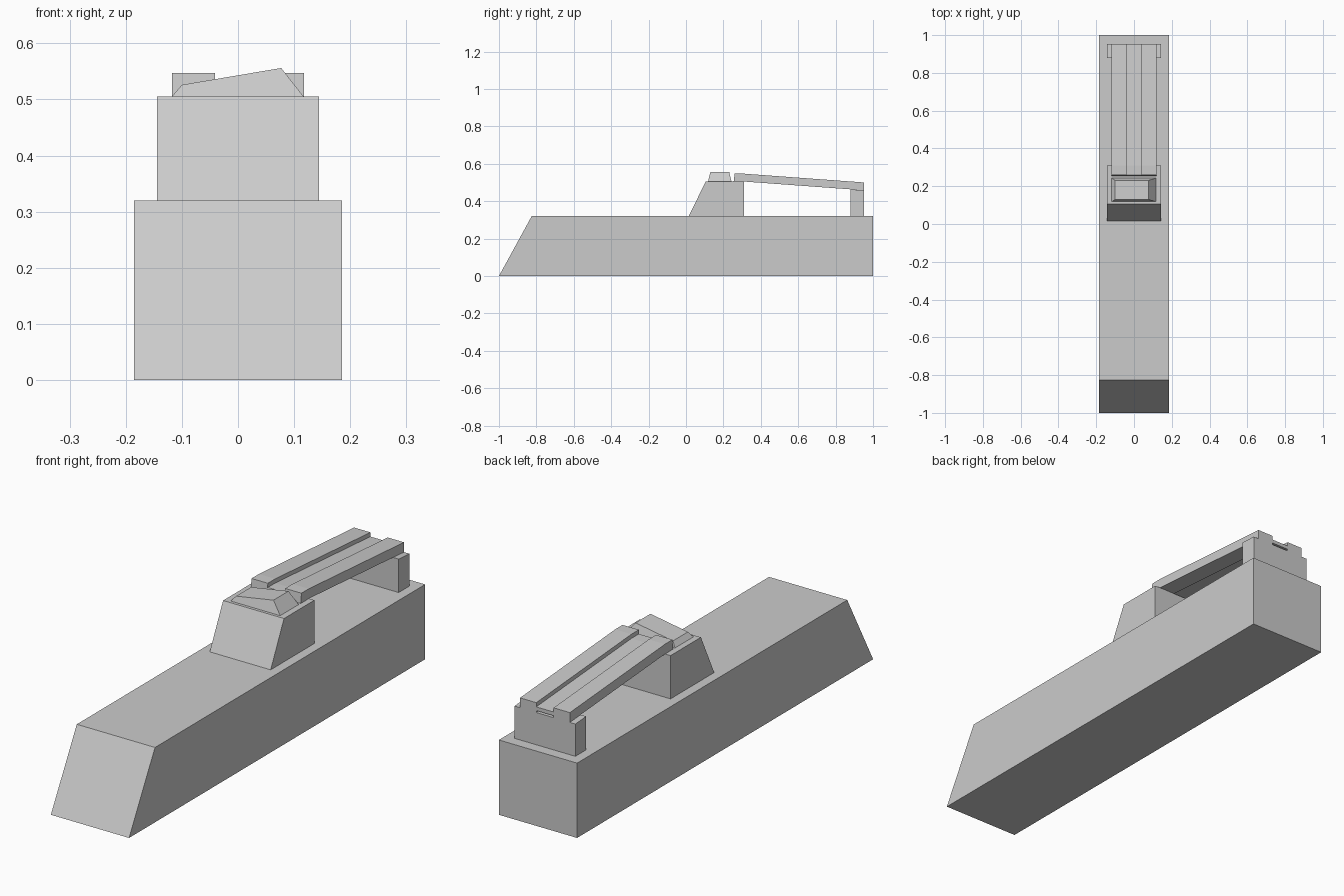
import bpy
import bmesh

# Remove the default cube
cube = bpy.data.objects.get("Cube")
if cube:
    bpy.data.objects.remove(cube, do_unlink=True)

# Single flat colour
grey = bpy.data.materials.new("light_grey")
grey.use_nodes = True
colour = (0.6, 0.6, 0.6, 1)
grey.diffuse_color = colour
grey.node_tree.nodes["Principled BSDF"].inputs["Base Color"].default_value = colour


def loft(name, start, end):
    """Solid between two matching outlines."""
    bm = bmesh.new()
    a = [bm.verts.new(p) for p in start]
    b = [bm.verts.new(p) for p in end]
    n = len(a)
    bm.faces.new(a)
    bm.faces.new(b[::-1])
    for i in range(n):
        j = (i + 1) % n
        bm.faces.new((a[i], b[i], b[j], a[j]))
    bmesh.ops.recalc_face_normals(bm, faces=bm.faces)
    mesh = bpy.data.meshes.new(name)
    bm.to_mesh(mesh)
    bm.free()
    mesh.materials.append(grey)
    ob = bpy.data.objects.new(name, mesh)
    bpy.context.collection.objects.link(ob)
    return ob


def extrude_side(name, profile, x0, x1):
    """Side outline of (y, z) points, extruded across x."""
    return loft(name, [(x0, y, z) for y, z in profile], [(x1, y, z) for y, z in profile])


def bar_profile(low, high):
    """Bar outline with a level front and a sloping run to the rear."""
    return [(0.255, 0.505 + low), (0.31, 0.505 + low), (0.953, 0.458 + low),
            (0.953, 0.458 + high), (0.31, 0.505 + high), (0.26, 0.505 + high)]


# Long base with a sloping nose
extrude_side("base", [(-1, 0), (1, 0), (1, 0.32), (-0.825, 0.32)], -0.185, 0.185)

# Front support block and rear post
extrude_side("front_support", [(0.015, 0.32), (0.31, 0.32), (0.31, 0.505), (0.105, 0.505)],
             -0.144, 0.144)
extrude_side("rear_post", [(0.88, 0.32), (0.953, 0.32), (0.953, 0.458), (0.88, 0.463)],
             -0.144, 0.144)

# Two rails joined by a recessed plate
extrude_side("right_rail", bar_profile(0, 0.042), -0.118, -0.041)
extrude_side("left_rail", bar_profile(0, 0.042), 0.041, 0.118)
extrude_side("middle_plate", bar_profile(0.008, 0.024), -0.041, 0.041)

# Lopsided cap on the front support
base_ring = [(-0.118, 0.118, 0.505), (0.117, 0.118, 0.505),
             (0.117, 0.243, 0.505), (-0.118, 0.243, 0.505)]
top_ring = [(-0.1, 0.13, 0.526), (0.077, 0.13, 0.556),
            (0.077, 0.231, 0.556), (-0.1, 0.231, 0.526)]
loft("slanted_cap", base_ring, top_ring)
